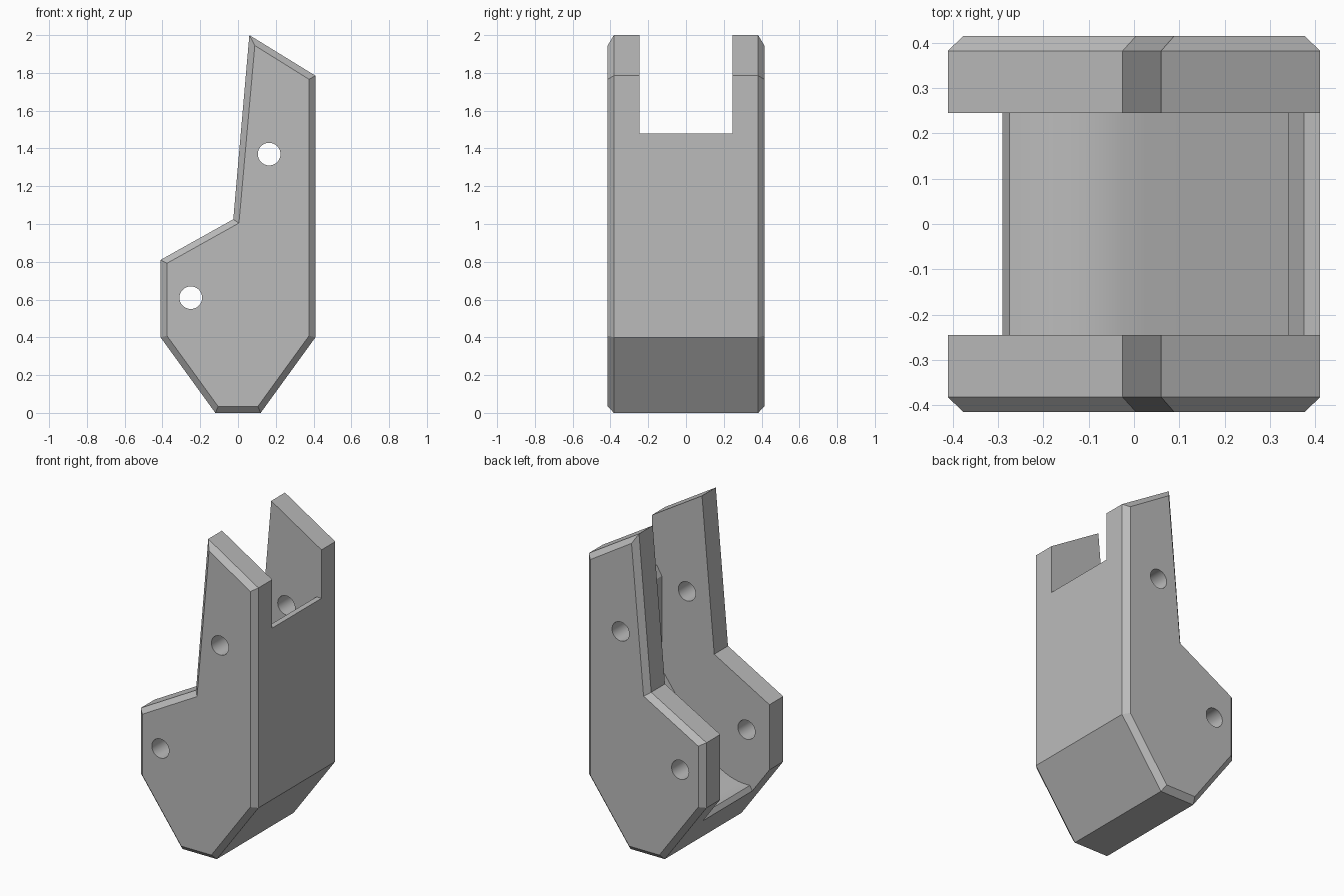
import bpy, bmesh, math

cube = bpy.data.objects.get("Cube")
if cube:
    bpy.data.objects.remove(cube, do_unlink=True)

grey = bpy.data.materials.new("plain grey")
grey.use_nodes = True
colour = (0.5, 0.5, 0.5, 1)
grey.diffuse_color = colour
grey.node_tree.nodes["Principled BSDF"].inputs["Base Color"].default_value = colour


def loft(name, sections):
    """Solid through (y, outline) sections, each outline a list of (x, z)."""
    bm = bmesh.new()
    rings = [[bm.verts.new((x, y, z)) for x, z in pts] for y, pts in sections]
    for a, b in zip(rings, rings[1:]):
        for i in range(len(a)):
            j = (i + 1) % len(a)
            bm.faces.new((a[i], a[j], b[j], b[i]))
    bm.faces.new(rings[0])
    bm.faces.new(rings[-1])
    bmesh.ops.recalc_face_normals(bm, faces=bm.faces)
    mesh = bpy.data.meshes.new(name)
    bm.to_mesh(mesh)
    bm.free()
    mesh.materials.append(grey)
    obj = bpy.data.objects.new(name, mesh)
    bpy.context.collection.objects.link(obj)
    return obj


def arc(cx, cz, r, start, end, steps):
    angles = [math.radians(start + (end - start) * i / steps) for i in range(steps + 1)]
    return [(cx + r * math.cos(a), cz + r * math.sin(a)) for a in angles]


def cut(target, cutter):
    mod = target.modifiers.new("cut", 'BOOLEAN')
    mod.operation = 'DIFFERENCE'
    mod.solver = 'EXACT'
    mod.object = cutter
    bpy.context.view_layer.objects.active = target
    bpy.ops.object.modifier_apply(modifier=mod.name)
    bpy.data.objects.remove(cutter, do_unlink=True)


# Bracket body with chamfered front and back faces
outline = [(-0.12, 0), (0.12, 0), (0.41, 0.4), (0.41, 1.785), (0.06, 2),
           (-0.025, 1.025), (-0.41, 0.81), (-0.41, 0.4)]
inset = [(-0.105, 0.034), (0.105, 0.034), (0.376, 0.408), (0.376, 1.766), (0.089, 1.945),
         (0.005, 1.005), (-0.376, 0.792), (-0.376, 0.408)]
bracket = loft("bracket_body", [(-0.415, inset), (-0.382, outline),
                                (0.382, outline), (0.415, inset)])

# Central channel with a thin back wall and a rounded floor
pivot = (-0.25, 0.61)
channel = [(0.6, 2.2), (0.6, 1.48), (0.375, 1.48), (0.34, 1.42), (0.34, 0.835)]
channel += arc(*pivot, 0.345, -36, -94, 20)
channel += [(-0.29, 0.235), (-0.305, 0.205), (-0.6, 0.2), (-0.6, 2.2)]
cut(bracket, loft("channel_cutter", [(-0.245, channel), (0.245, channel)]))

# Pin holes through both side plates
for centre in (pivot, (0.165, 1.37)):
    circle = arc(*centre, 0.06, 0, 348.75, 31)
    cut(bracket, loft("pin_hole_cutter", [(-0.6, circle), (0.6, circle)]))

bpy.ops.object.select_all(action='DESELECT')
bracket.select_set(True)
bpy.context.view_layer.objects.active = bracket
bpy.ops.object.shade_smooth_by_angle(angle=math.radians(15))
